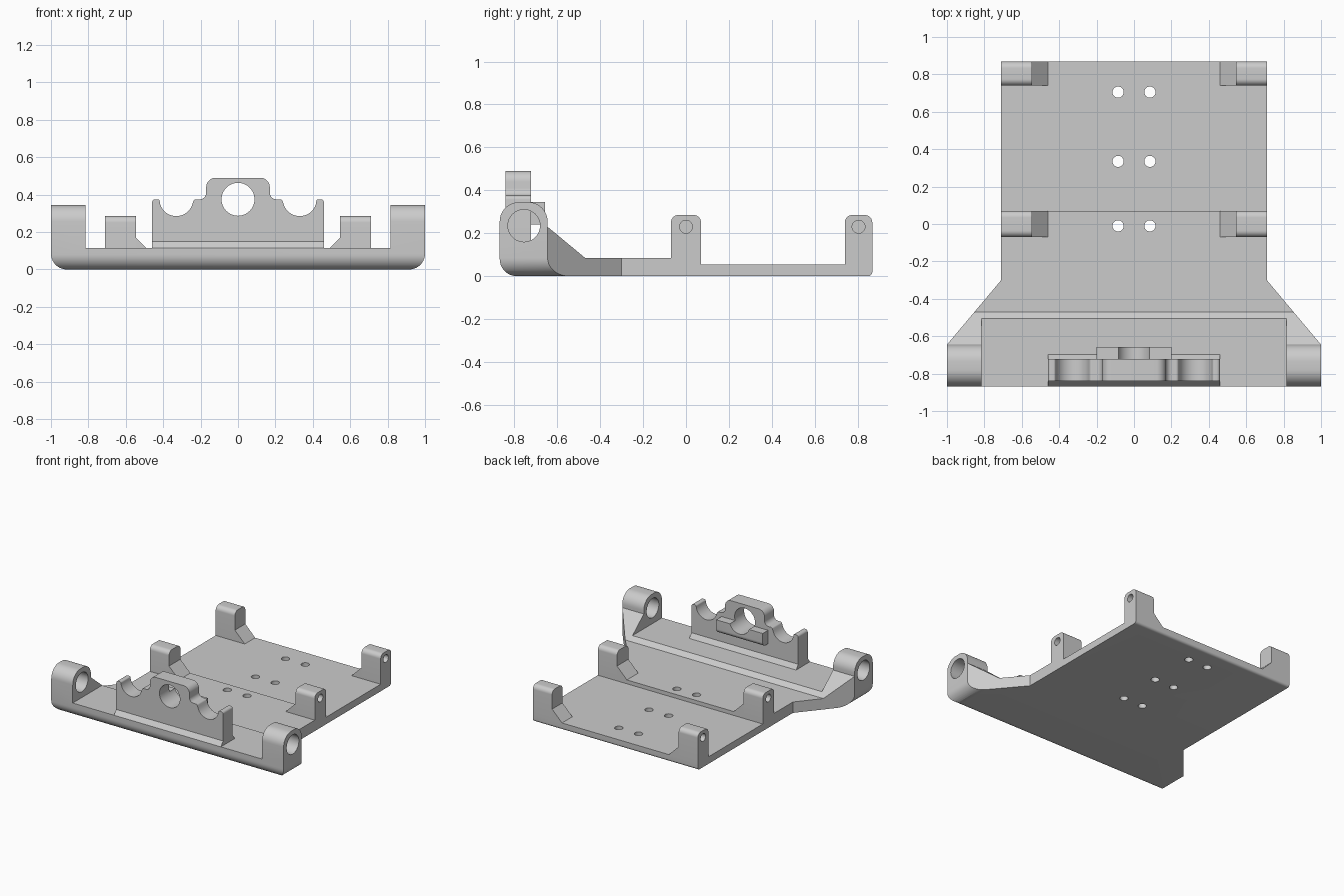
import bpy, bmesh
from math import cos, sin, pi, radians
from mathutils import Vector

if "Cube" in bpy.data.objects:
    bpy.data.objects.remove(bpy.data.objects["Cube"])

grey = bpy.data.materials.new("plain grey")
grey.use_nodes = True
grey.diffuse_color = (0.6, 0.6, 0.6, 1)
grey.node_tree.nodes["Principled BSDF"].inputs["Base Color"].default_value = (0.6, 0.6, 0.6, 1)


def rounded(points, steps=10):
    """Outline with corners (a, b, radius) replaced by arcs."""
    out = []
    for i, p in enumerate(points):
        c = Vector(p[:2])
        if len(p) < 3:
            out.append(c)
            continue
        u = (Vector(points[i - 1][:2]) - c).normalized()
        v = (Vector(points[(i + 1) % len(points)][:2]) - c).normalized()
        half = u.angle(v) / 2
        centre = c + (u + v).normalized() * p[2] / sin(half)
        reach = p[2] * cos(half) / sin(half)
        start, end = c + u * reach - centre, c + v * reach - centre
        sweep = pi - 2 * half
        for k in range(steps + 1):
            t = k / steps
            out.append(centre + (start * sin((1 - t) * sweep) + end * sin(t * sweep)) / sin(sweep))
    return out


def circle(a, b, r, n=48):
    return [(a + r * cos(2 * pi * k / n), b + r * sin(2 * pi * k / n)) for k in range(n)]


def prism(name, outline, axis, lo, hi):
    """Extrude a flat outline along an axis."""
    place = {"x": lambda a, b, t: (t, a, b),
             "y": lambda a, b, t: (a, t, b),
             "z": lambda a, b, t: (a, b, t)}[axis]
    bm = bmesh.new()
    low = [bm.verts.new(place(p[0], p[1], lo)) for p in outline]
    high = [bm.verts.new(place(p[0], p[1], hi)) for p in outline]
    bm.faces.new(low)
    bm.faces.new(high)
    for i in range(len(low)):
        bm.faces.new((low[i - 1], low[i], high[i], high[i - 1]))
    bmesh.ops.recalc_face_normals(bm, faces=bm.faces)
    mesh = bpy.data.meshes.new(name)
    bm.to_mesh(mesh)
    bm.free()
    mesh.materials.append(grey)
    obj = bpy.data.objects.new(name, mesh)
    bpy.context.collection.objects.link(obj)
    return obj


def rect(a0, b0, a1, b1):
    return [(a0, b0), (a1, b0), (a1, b1), (a0, b1)]


def boolean(obj, tool, operation="DIFFERENCE"):
    mod = obj.modifiers.new("cut", "BOOLEAN")
    mod.operation, mod.object, mod.solver = operation, tool, "EXACT"
    bpy.context.view_layer.update()
    result = bpy.data.meshes.new_from_object(obj.evaluated_get(bpy.context.evaluated_depsgraph_get()))
    obj.modifiers.clear()
    obj.data = result
    bpy.data.objects.remove(tool)


def mirrored(half):
    return list(half) + [(-p[0],) + tuple(p[1:]) for p in reversed(half)]


FRONT, BACK = -0.868, 0.868
parts = []

# Base tray: side profile with the ears and sloping gussets
side = rounded([(FRONT, 0, 0.08), (BACK, 0, 0.02), (BACK, 0.055), (0.07, 0.055),
                (0.07, 0.085), (-0.47, 0.085), (-0.645, 0.23),
                (-0.645, 0.345, 0.09), (FRONT, 0.345, 0.09)])
base = prism("base_tray_with_ears", side, "x", -1.1, 1.1)
parts.append(base)

# Trim to the tapered plan and to the rounded lower flanks
plan = mirrored([(1, FRONT - 0.1), (1, -0.645), (0.71, -0.3), (0.71, BACK + 0.1)])
boolean(base, prism("plan_trim", plan, "z", -0.1, 0.6), "INTERSECT")
flank = rounded([(-1, 0, 0.085), (1, 0, 0.085), (1, 0.6), (-1, 0.6)])
boolean(base, prism("flank_trim", flank, "y", -1.2, 1.2), "INTERSECT")

# Floor between the ears, ear bores and screw holes
boolean(base, prism("pocket", rect(-0.815, -1.2, 0.815, -0.506), "z", 0.115, 0.6))
boolean(base, prism("ear_bore", circle(-0.755, 0.235, 0.075), "x", -1.2, 1.2))
for y in (-0.01, 0.335, 0.705):
    for x in (-0.085, 0.085):
        boolean(base, prism("screw_hole", circle(x, y, 0.03, 24), "z", -0.1, 0.3))

# Four corner posts with blind pin holes and inner foot wedges
for place, y0, y1, floor in (("middle", -0.07, 0.07, 0.085), ("back", 0.74, BACK, 0.055)):
    for label, s in (("left", 1), ("right", -1)):
        shape = rounded([(y0, floor), (y1, floor), (y1, 0.285, 0.035), (y0, 0.285, 0.035)])
        post = prism(f"{place}_{label}_post", shape, "x", s * 0.545, s * 0.71)
        hole = circle((y0 + y1) / 2, 0.23, 0.03, 24)
        boolean(post, prism("pin_hole", hole, "x", s * 0.6, s * 0.8))
        wedge = prism(f"{place}_{label}_foot_wedge",
                      [(s * 0.545, floor), (s * 0.46, floor), (s * 0.545, floor + 0.085)],
                      "y", y0, y1)
        parts += [post, wedge]

# Cradle plate: central ring flanked by two open saddles
saddle = [(0.33 + 0.09 * cos(radians(t)), 0.375 + 0.09 * sin(radians(t)))
          for t in range(-15, -166, -10)]
half = [(0.46, 0.115), (0.46, 0.375, 0.018), (0.42, 0.375, 0.012)] + saddle + [
    (0.235, 0.375, 0.015), (0.17, 0.375, 0.035), (0.17, 0.49, 0.05)]
cradle = prism("cradle_plate", rounded(mirrored(half)), "y", -0.84, -0.723)
boolean(cradle, prism("ring_bore", circle(0, 0.375, 0.088), "y", -1, -0.5))
parts.append(cradle)

# Chamfered feet along the cradle plate
for label, edge, out in (("front", -0.84, FRONT), ("back", -0.723, -0.697)):
    parts.append(prism(f"cradle_{label}_foot",
                       [(edge, 0.115), (out, 0.115), (edge, 0.15)], "x", -0.46, 0.46))

# Ledge behind the ring
ledge = prism("cradle_ledge", rounded([(-0.723, 0.24), (-0.657, 0.24, 0.035),
                                       (-0.657, 0.345), (-0.723, 0.345)]), "x", -0.2, 0.2)
boolean(ledge, prism("ledge_bore", circle(0, 0.375, 0.088), "y", -1, -0.5))
parts.append(ledge)

# Smooth the round surfaces, keep the edges sharp
bpy.ops.object.select_all(action="DESELECT")
for obj in parts:
    obj.select_set(True)
bpy.context.view_layer.objects.active = base
bpy.ops.object.shade_smooth_by_angle(angle=radians(25))
